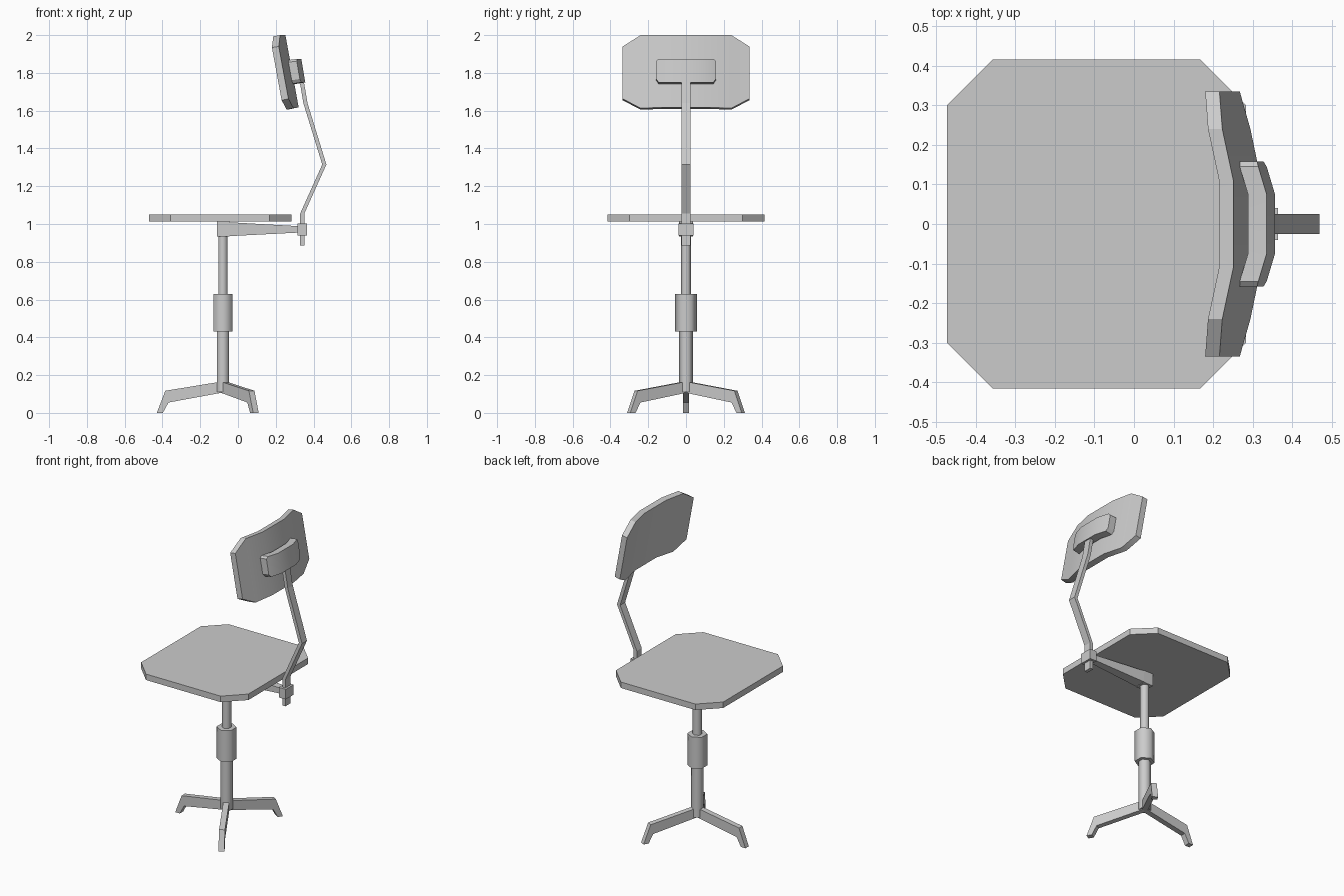
import bpy, bmesh, math
from mathutils import Matrix, Vector

if "Cube" in bpy.data.objects:
    bpy.data.objects.remove(bpy.data.objects["Cube"], do_unlink=True)

GREY = (0.6, 0.6, 0.6, 1)
mat = bpy.data.materials.new("light grey")
mat.use_nodes = True
mat.diffuse_color = GREY
mat.node_tree.nodes["Principled BSDF"].inputs["Base Color"].default_value = GREY

COLUMN_X = -0.08


def finish(name, bm, smooth=None):
    bmesh.ops.recalc_face_normals(bm, faces=bm.faces)
    mesh = bpy.data.meshes.new(name)
    bm.to_mesh(mesh)
    bm.free()
    mesh.materials.append(mat)
    obj = bpy.data.objects.new(name, mesh)
    bpy.context.collection.objects.link(obj)
    if smooth:
        bpy.ops.object.select_all(action="DESELECT")
        obj.select_set(True)
        bpy.context.view_layer.objects.active = obj
        bpy.ops.object.shade_smooth_by_angle(angle=math.radians(smooth))
    return obj


def loft(name, rings, smooth=None):
    """Skin a row of equal-sized rings and cap both ends."""
    bm = bmesh.new()
    rows = [[bm.verts.new(p) for p in ring] for ring in rings]
    n = len(rows[0])
    for a, b in zip(rows, rows[1:]):
        for i in range(n):
            j = (i + 1) % n
            bm.faces.new((a[i], a[j], b[j], b[i]))
    bm.faces.new(rows[0])
    bm.faces.new(rows[-1])
    return finish(name, bm, smooth)


def tube(name, radius, z0, z1):
    ring = [(COLUMN_X + radius * math.sin(k * math.pi / 3),
             radius * math.cos(k * math.pi / 3)) for k in range(6)]
    return loft(name, [[(x, y, z) for x, y in ring] for z in (z0, z1)], 65)


def block(name, x0, x1, half_y, z0, z1):
    ring = [(x0, -half_y), (x1, -half_y), (x1, half_y), (x0, half_y)]
    return loft(name, [[(x, y, z) for x, y in ring] for z in (z0, z1)])


def curved_panel(name, stations, thick, lean, z_ref):
    """Stations: (half width, front x at z_ref, bottom z, top z), outer to inner."""
    full = [(-y, x, b, t) for y, x, b, t in stations]
    full += [s for s in reversed(stations)]
    rings = []
    for y, x, b, t in full:
        xb, xt = x + lean * (z_ref - b), x + lean * (z_ref - t)
        rings.append([(xb, y, b), (xb + thick, y, b + 0.008),
                      (xt + thick, y, t), (xt, y, t - 0.006)])
    return loft(name, rings, 30)


# Seat: square board with clipped corners
x0, x1, w, c = -0.472, 0.283, 0.415, 0.115
outline = [(x0, -w + c), (x0 + c, -w), (x1 - c, -w), (x1, -w + c),
           (x1, w - c), (x1 - c, w), (x0 + c, w), (x0, w - c)]
loft("seat", [[(x, y, z) for x, y in outline] for z in (1.012, 1.05)])

# Telescopic column
tube("lower_column", 0.036, 0.11, 0.44)
tube("height_collar", 0.058, 0.43, 0.63)
tube("upper_column", 0.027, 0.62, 0.95)

# Three bent legs, evenly turned around the column
profile = [(0, 0.167), (0.305, 0.117), (0.35, 0), (0.318, 0),
           (0.288, 0.055), (0, 0.108)]
for name, deg in (("front_leg", 180), ("back_left_leg", 60), ("back_right_leg", -60)):
    turn = Matrix.Translation((COLUMN_X, 0, 0)) @ Matrix.Rotation(math.radians(deg), 4, "Z")
    loft(name, [[turn @ Vector((r, y, z)) for r, z in profile] for y in (-0.017, 0.017)])

# Seat mount, tapered arm and clamp
block("seat_mount", -0.112, -0.045, 0.036, 0.933, 1.013)
loft("support_arm", [
    [(x, -h, lo), (x, h, lo), (x, h, hi), (x, -h, hi)]
    for x, h, lo, hi in ((-0.06, 0.036, 0.935, 1.01), (0.33, 0.02, 0.955, 0.988))])
block("rod_clamp", 0.315, 0.364, 0.04, 0.938, 1.002)

# Bent flat rod carrying the backrest
path = [(0.34, 0.885), (0.34, 1.055), (0.457, 1.315), (0.357, 1.64), (0.335, 1.77)]
loft("back_rod", [
    [(x - 0.011, -0.025, z), (x + 0.011, -0.025, z),
     (x + 0.011, 0.025, z), (x - 0.011, 0.025, z)] for x, z in path])

# Curved backrest and the bracket behind it
curved_panel("backrest", [(0.335, 0.169, 1.655, 1.94), (0.24, 0.187, 1.605, 2.0),
                          (0.11, 0.215, 1.61, 2.0)], 0.036, 0.18, 2.0)
curved_panel("back_bracket", [(0.158, 0.262, 1.76, 1.862), (0.145, 0.267, 1.742, 1.874),
                              (0.075, 0.288, 1.742, 1.874)], 0.047, 0.16, 1.874)
